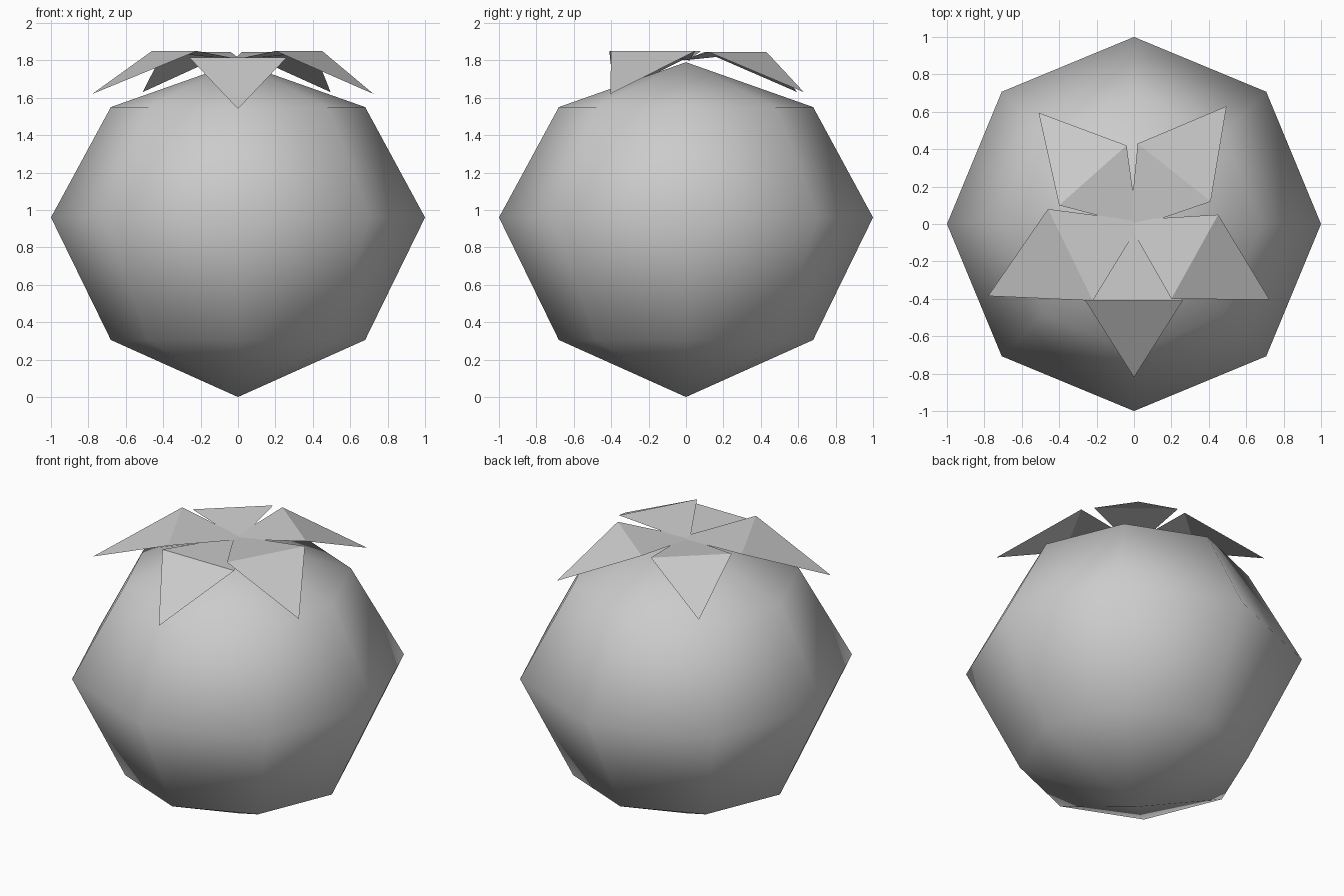
import bpy, bmesh, math

old = bpy.data.objects.get("Cube")
if old:
    bpy.data.objects.remove(old, do_unlink=True)

grey = bpy.data.materials.new("plain grey")
grey.use_nodes = True
colour = (0.6, 0.6, 0.6, 1)
grey.diffuse_color = colour
grey.node_tree.nodes["Principled BSDF"].inputs["Base Color"].default_value = colour


def finish(name, bm, smooth):
    mesh = bpy.data.meshes.new(name)
    bm.to_mesh(mesh)
    bm.free()
    mesh.materials.append(grey)
    for p in mesh.polygons:
        p.use_smooth = smooth
    obj = bpy.data.objects.new(name, mesh)
    bpy.context.collection.objects.link(obj)
    return obj


# Round fruit body: a half profile spun in eight steps
bm = bmesh.new()
profile = [(0, 0), (0.68, 0.305), (1, 0.96), (0.68, 1.55), (0, 1.79)]
points = [bm.verts.new((r, 0, z)) for r, z in profile]
edges = [bm.edges.new(pair) for pair in zip(points, points[1:])]
bmesh.ops.spin(bm, geom=points + edges, cent=(0, 0, 0), axis=(0, 0, 1),
               angle=math.tau, steps=8, use_duplicate=False)
bmesh.ops.remove_doubles(bm, verts=bm.verts, dist=0.001)
bmesh.ops.recalc_face_normals(bm, faces=bm.faces)
finish("fruit_body", bm, True)


# Leaves: kites folded across their widest line
def leaf(name, base, side_a, tip, side_b, base_z=1.80, side_z=1.85, tip_z=1.62):
    bm = bmesh.new()
    b, s, t, e = [bm.verts.new((x, y, z)) for (x, y), z in
                  zip((base, side_a, tip, side_b), (base_z, side_z, tip_z, side_z))]
    for tri in ((b, s, e), (s, t, e)):
        face = bm.faces.new(tri)
        face.normal_update()
        if face.normal.z < 0:
            face.normal_flip()
    finish(name, bm, False)


leaf("front_leaf", (0, 0.05), (-0.26, -0.41), (0, -0.82), (0.26, -0.41),
     side_z=1.815, tip_z=1.54)
leaf("right_leaf", (0.04, 0.015), (-0.46, 0.08), (-0.78, -0.385), (-0.22, -0.41))
leaf("left_leaf", (-0.04, 0.02), (0.45, 0.05), (0.725, -0.405), (0.20, -0.40))
leaf("back_right_leaf", (0.02, -0.01), (-0.04, 0.42), (-0.51, 0.595), (-0.40, 0.10),
     side_z=1.845, tip_z=1.63)
leaf("back_left_leaf", (-0.025, -0.03), (0.41, 0.12), (0.495, 0.63), (0.02, 0.43),
     side_z=1.845, tip_z=1.63)
